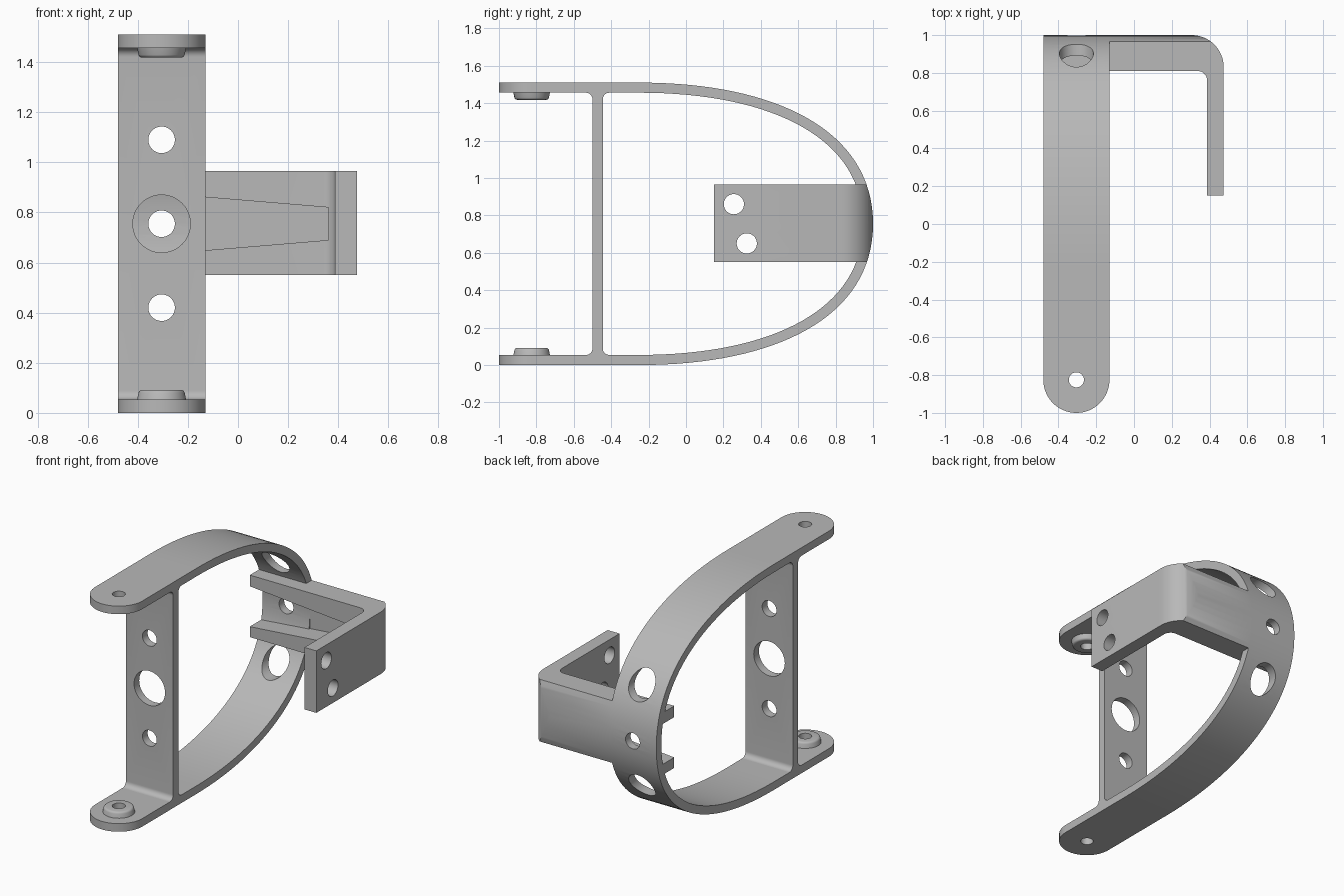
import bpy, bmesh, math
from mathutils import Vector
from mathutils.geometry import interpolate_bezier

cube = bpy.data.objects.get("Cube")
if cube:
    bpy.data.objects.remove(cube, do_unlink=True)

HEIGHT, THICK = 1.51, 0.054
MID = HEIGHT / 2
LEFT, RIGHT = -0.13, -0.48          # band sides in x
CX = (LEFT + RIGHT) / 2
RAD = (LEFT - RIGHT) / 2

grey = bpy.data.materials.new("plain grey")
grey.use_nodes = True
colour = (0.48, 0.48, 0.48, 1)
grey.diffuse_color = colour
grey.node_tree.nodes["Principled BSDF"].inputs["Base Color"].default_value = colour


def finish(name, bm):
    bmesh.ops.recalc_face_normals(bm, faces=bm.faces)
    mesh = bpy.data.meshes.new(name)
    bm.to_mesh(mesh)
    bm.free()
    mesh.materials.append(grey)
    ob = bpy.data.objects.new(name, mesh)
    bpy.context.collection.objects.link(ob)
    return ob


def prism(name, pts, axis, lo, hi):
    """Extrude a 2D outline along x, y or z."""
    place = {"x": lambda a, b, d: (d, a, b),
             "y": lambda a, b, d: (a, d, b),
             "z": lambda a, b, d: (a, b, d)}[axis]
    bm = bmesh.new()
    face = bm.faces.new([bm.verts.new(place(a, b, lo)) for a, b in pts])
    geom = bmesh.ops.extrude_face_region(bm, geom=[face])["geom"]
    shift = Vector(place(0, 0, hi - lo))
    bmesh.ops.translate(bm, vec=shift, verts=[g for g in geom if isinstance(g, bmesh.types.BMVert)])
    return finish(name, bm)


def arc(cx, cy, r, start, end, n=16):
    angles = [math.radians(start + (end - start) * i / n) for i in range(n + 1)]
    return [(cx + r * math.cos(a), cy + r * math.sin(a)) for a in angles]


def rod(a, b, r, axis, lo, hi):
    return prism("hole_cutter", arc(a, b, r, 0, 360, 48)[:-1], axis, lo, hi)


def activate(ob):
    bpy.ops.object.select_all(action="DESELECT")
    ob.select_set(True)
    bpy.context.view_layer.objects.active = ob


def carve(ob, cutter, operation="DIFFERENCE"):
    cutter.hide_render = True
    mod = ob.modifiers.new("cut", "BOOLEAN")
    mod.operation, mod.solver, mod.object = operation, "EXACT", cutter
    activate(ob)
    bpy.ops.object.modifier_apply(modifier=mod.name)
    bpy.data.objects.remove(cutter, do_unlink=True)


# Bow curve, upper half, from the straight arm to the tip
def bow(offset):
    c = interpolate_bezier(Vector((-0.25, MID)), Vector((0.48, MID)),
                           Vector((1, 0.5)), Vector((1, 0)), 33)
    c = [Vector((p[0], p[1])) for p in c]
    upper = []
    for i, p in enumerate(c):
        d = (c[min(i + 1, 32)] - c[max(i - 1, 0)]).normalized()
        if i == 0:
            d = Vector((1, 0))
        elif i == 32:
            d = Vector((0, -1))
        upper.append((p.x + d.y * offset, p.y - d.x * offset))
    upper = [(-1.2, upper[0][1])] + upper
    lower = [(y, -z) for y, z in reversed(upper[:-1])]
    return [(y, z + MID) for y, z in upper + lower]


outer, inner = bow(0), bow(THICK)

# Band with rounded arm ends
band = prism("bow_band", outer + inner[::-1], "x", RIGHT - 0.1, LEFT + 0.1)
end = arc(CX, -1 + RAD, RAD, 180, 360, 32)
carve(band, prism("outline_cutter", end + [(LEFT, 1.2), (RIGHT, 1.2)], "z", -0.1, HEIGHT + 0.1),
      "INTERSECT")
for dz, r in ((-0.335, 0.09), (0, 0.053), (0.335, 0.09)):
    carve(band, rod(CX, MID + dz, r, "y", 0.3, 1.2))
carve(band, rod(CX, -1 + RAD, 0.04, "z", -0.1, HEIGHT + 0.1))

# Upright web with filleted feet
front, back, fil = -0.5, -0.445, 0.035
foot = [(back + fil, 0.03)] + arc(back + fil, THICK + fil, fil, 270, 180, 8)
side = foot + [(y, HEIGHT - z) for y, z in reversed(foot)]
web = prism("upright_web", side + [(front + back - y, z) for y, z in reversed(side)],
            "x", RIGHT, LEFT)
for dz, r in ((-0.335, 0.053), (0, 0.115), (0.335, 0.053)):
    carve(web, rod(CX, MID + dz, r, "y", -0.7, -0.2))


# Pivot bosses on the inner faces of the arms
def boss(name, top):
    bm = bmesh.new()
    bmesh.ops.create_cone(bm, cap_ends=True, segments=48, radius1=0.1, radius2=0.09, depth=0.05)
    rim = [e for e in bm.edges if all(v.co.z > 0 for v in e.verts)]
    bmesh.ops.bevel(bm, geom=rim, offset=0.012, segments=3, profile=0.5, affect="EDGES")
    for v in bm.verts:
        z = v.co.z + 0.067
        v.co = (v.co.x + CX, v.co.y - 1 + RAD, HEIGHT - z if top else z)
    ob = finish(name, bm)
    carve(ob, rod(CX, -1 + RAD, 0.04, "z", -0.1, HEIGHT + 0.1))
    return ob


bosses = [boss("lower_boss", False), boss("upper_boss", True)]

# Side bracket: an angle with a rounded corner and its back following the bow
x_in, x_out, z_lo, z_hi = 0.387, 0.475, 0.55, 0.965
angle = ([(RIGHT, 0.94), (RIGHT, 0.81)] + arc(x_in - 0.05, 0.76, 0.05, 90, 0, 8)
         + [(x_in, 0.15), (x_out, 0.15)] + arc(x_out - 0.17, 0.83, 0.17, 0, 90)
         + [(LEFT - 0.02, 1), (LEFT - 0.02, 0.94)])
bracket = prism("side_bracket", angle, "z", z_lo, z_hi)
carve(bracket, prism("bow_cutter", outer, "x", -0.8, 0.8), "INTERSECT")
# Tapered pocket that leaves two prongs
taper = [(-0.6, MID - 0.145), (0.362, MID - 0.065), (0.362, MID + 0.065), (-0.6, MID + 0.145)]
carve(bracket, prism("pocket_cutter", taper, "y", 0.5, 0.946))
for y, z in ((0.256, 0.86), (0.325, 0.65)):
    carve(bracket, rod(y, z, 0.054, "x", 0.2, 0.6))

for ob in [band, web, bracket] + bosses:
    activate(ob)
    bpy.ops.object.shade_smooth_by_angle(angle=math.radians(30))
